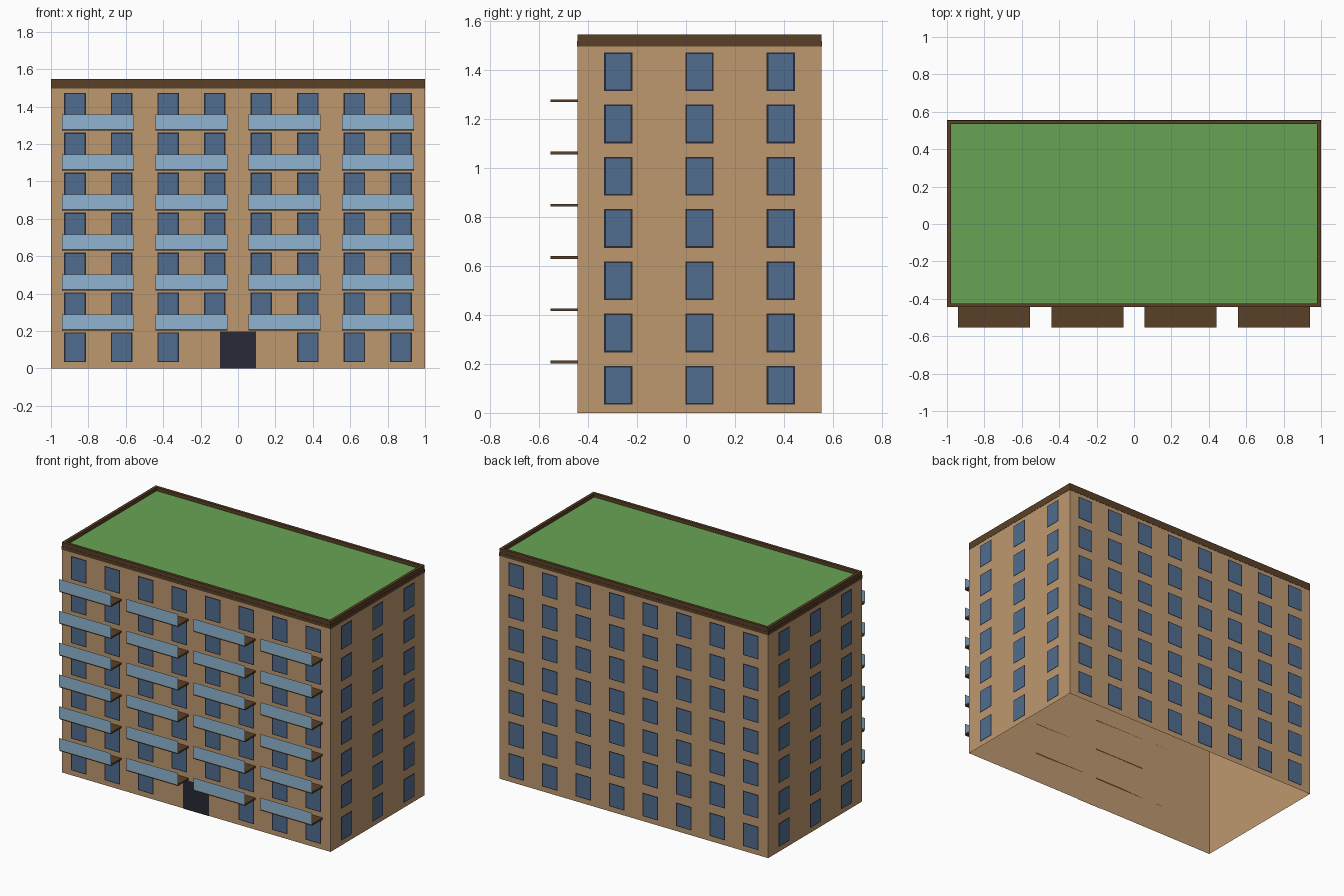
import bpy, bmesh

if "Cube" in bpy.data.objects:
    bpy.data.objects.remove(bpy.data.objects["Cube"])


def material(name, r, g, b):
    m = bpy.data.materials.new(name)
    lin = [((c / 255 + 0.055) / 1.055) ** 2.4 for c in (r, g, b)]
    m.diffuse_color = (*lin, 1)
    m.use_nodes = True
    m.node_tree.nodes["Principled BSDF"].inputs["Base Color"].default_value = m.diffuse_color
    return m


WALL = material("tan wall", 191, 153, 111)
TRIM = material("brown trim", 90, 64, 39)
GREEN = material("green roof", 105, 164, 85)
PANE = material("window blue", 80, 109, 143)
DARK = material("dark frame", 41, 42, 54)
RAIL = material("balcony blue", 142, 181, 210)


def finish(name, mat, bm):
    me = bpy.data.meshes.new(name)
    bm.to_mesh(me)
    bm.free()
    me.materials.append(mat)
    ob = bpy.data.objects.new(name, me)
    bpy.context.collection.objects.link(ob)
    return ob


def boxes(name, mat, items):
    """One object from (x0, x1, y0, y1, z0, z1) boxes."""
    bm = bmesh.new()
    for x0, x1, y0, y1, z0, z1 in items:
        for v in bmesh.ops.create_cube(bm, size=1)["verts"]:
            v.co = (x1 if v.co.x > 0 else x0,
                    y1 if v.co.y > 0 else y0,
                    z1 if v.co.z > 0 else z0)
    return finish(name, mat, bm)


def sheets(name, mat, items):
    """One object from upright sheets (xa, ya, xb, yb, z0, z1), a left of b."""
    bm = bmesh.new()
    for xa, ya, xb, yb, z0, z1 in items:
        bm.faces.new([bm.verts.new(p) for p in (
            (xa, ya, z0), (xb, yb, z0), (xb, yb, z1), (xa, ya, z1))])
    return finish(name, mat, bm)


def ring(name, mat, x, y0, y1, w, z0, z1):
    """Rectangular border of width w."""
    return boxes(name, mat, [
        (-x, x, y0, y0 + w, z0, z1), (-x, x, y1 - w, y1, z0, z1),
        (-x, -x + w, y0 + w, y1 - w, z0, z1), (x - w, x, y0 + w, y1 - w, z0, z1)])


FLOORS, STOREY = 7, 0.2136
TOP = FLOORS * STOREY + 0.002
X, YF, YB = 0.9985, -0.4435, 0.5535      # wall planes
YC = (YF + YB) / 2

# Outer walls, an open shell without a floor
sheets("outer_walls", WALL, [
    (-X, YF, X, YF, 0, TOP), (X, YF, X, YB, 0, TOP),
    (X, YB, -X, YB, 0, TOP), (-X, YB, -X, YF, 0, TOP)])

# Roof ledge, parapet and planted roof
ring("roof_ledge", TRIM, 1, -0.445, 0.555, 0.02, TOP, 1.52)
ring("roof_parapet", TRIM, X, YF, YB, 0.019, 1.52, 1.547)
boxes("green_roof", GREEN, [(-0.981, 0.981, YF + 0.018, YB - 0.018, TOP, 1.523)])


def windows(half, pad, out):
    """Sheets for all windows, standing off the walls by `out`."""
    items = []
    for f in range(FLOORS):
        z = (f * STOREY + 0.034 + pad, f * STOREY + 0.192 - pad)
        for i in range(8):
            x = (i - 3.5) * 0.249
            items.append((x + half, YB + out, x - half, YB + out, *z))
            if f > 0 or i not in (3, 4):      # the entrance replaces two
                items.append((x - half, YF - out, x + half, YF - out, *z))
        for i in (-1, 0, 1):
            y = YC + i * 0.332
            items.append((X + out, y - half, X + out, y + half, *z))
            items.append((-X - out, y + half, -X - out, y - half, *z))
    return items


sheets("window_frames", DARK, windows(0.0575, 0, 0.0015))
sheets("window_panes", PANE, windows(0.0505, 0.0065, 0.003))

# Entrance
sheets("entrance_door", DARK, [(-0.096, YF - 0.003, 0.096, YF - 0.003, 0, 0.198)])

# Balconies: floor slabs with a thin sheet along the front edge
slabs, rails = [], []
for f in range(1, FLOORS):
    z = f * STOREY
    for x in (-0.748, -0.249, 0.249, 0.748):
        a, b = x - 0.192, x + 0.192
        slabs.append((a, b, -0.5545, YF, z - 0.011, z))
        rails.append((a, -0.555, b, -0.555, z - 0.003, z + 0.075))
boxes("balcony_slabs", TRIM, slabs)
sheets("balcony_rails", RAIL, rails)
